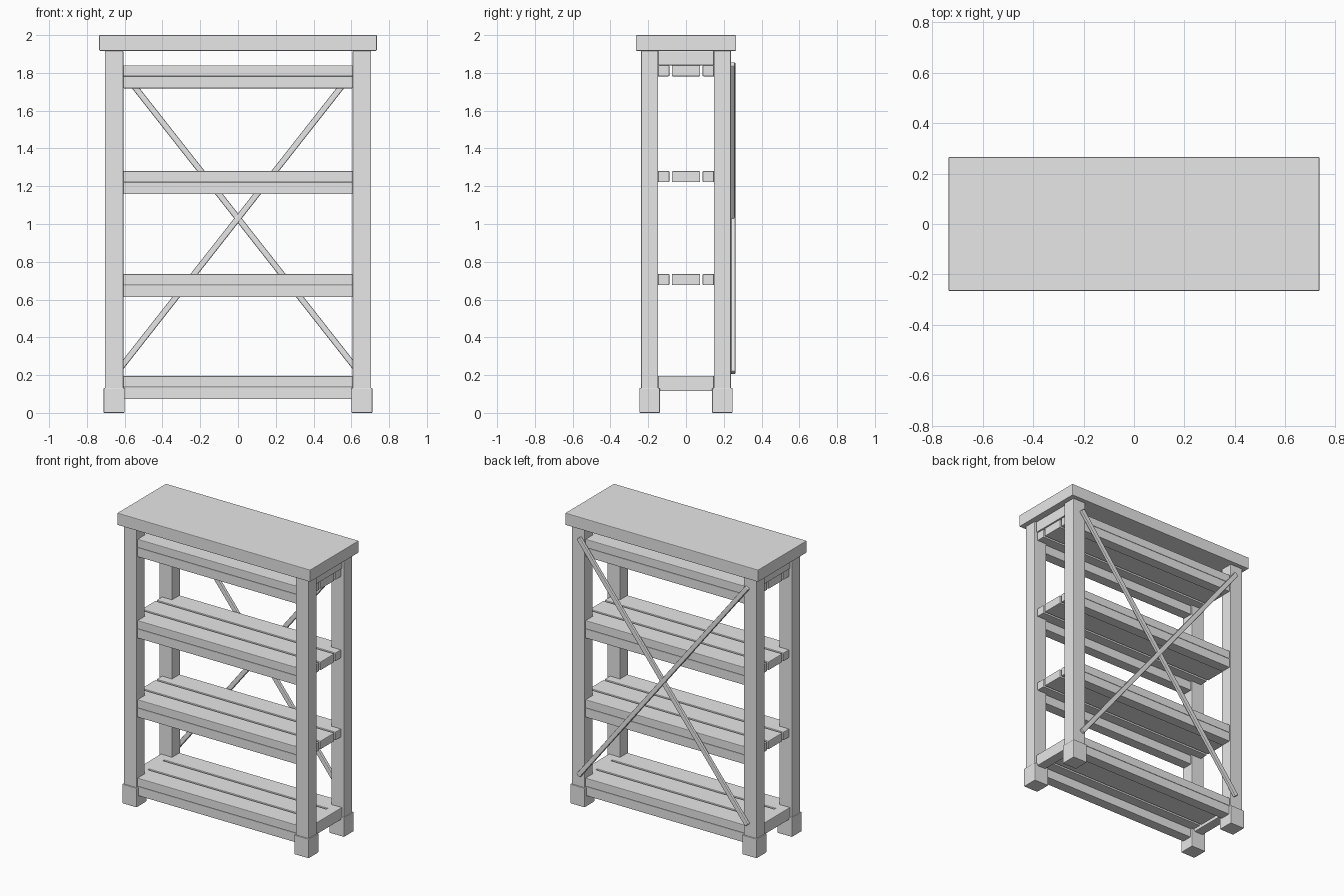
import bpy
import bmesh
from math import atan2, hypot
from mathutils import Matrix, Vector

if "Cube" in bpy.data.objects:
    bpy.data.objects.remove(bpy.data.objects["Cube"], do_unlink=True)

paint = bpy.data.materials.new("light_grey")
paint.use_nodes = True
GREY = (0.8, 0.8, 0.8, 1)
paint.diffuse_color = GREY
paint.node_tree.nodes["Principled BSDF"].inputs["Base Color"].default_value = GREY


def finish(name, bm, bevel):
    bmesh.ops.recalc_face_normals(bm, faces=bm.faces)
    mesh = bpy.data.meshes.new(name)
    bm.to_mesh(mesh)
    bm.free()
    mesh.materials.append(paint)
    ob = bpy.data.objects.new(name, mesh)
    bpy.context.collection.objects.link(ob)
    mod = ob.modifiers.new("soft_edges", "BEVEL")
    mod.width = bevel
    mod.segments = 2
    return ob


def board(name, x, y, z, bevel=0.004):
    """Box spanning the (low, high) pairs x, y and z."""
    bm = bmesh.new()
    bmesh.ops.create_cube(bm, size=1)
    spans = (x, y, z)
    for v in bm.verts:
        v.co = Vector([(a + b) / 2 + c * (b - a) for c, (a, b) in zip(v.co, spans)])
    return finish(name, bm, bevel)


def prism(name, outline, z):
    """Flat outline extruded upwards from z[0] to z[1]."""
    bm = bmesh.new()
    face = bm.faces.new([bm.verts.new((x, y, z[0])) for x, y in outline])
    top = bmesh.ops.extrude_face_region(bm, geom=[face])["geom"]
    bmesh.ops.translate(bm, vec=(0, 0, z[1] - z[0]),
                        verts=[v for v in top if isinstance(v, bmesh.types.BMVert)])
    return finish(name, bm, 0.004)


def span(side, a, b):
    return tuple(sorted((side * a, side * b)))


IN_X, OUT_X = 0.607, 0.705      # post faces across the width
IN_Y, OUT_Y = 0.148, 0.238      # post faces across the depth
END_X = 0.682                   # slat ends
SIDES = ((1, "left"), (-1, "right"))
DEPTHS = ((-1, "front"), (1, "back"))

# Top board
board("top_board", (-0.735, 0.735), (-0.265, 0.265), (1.917, 2.0))

# Posts with feet
for sx, side in SIDES:
    for sy, depth in DEPTHS:
        board(f"{depth}_{side}_post", span(sx, IN_X, OUT_X), span(sy, IN_Y, OUT_Y), (0.05, 1.917))
        board(f"{depth}_{side}_foot", span(sx, 0.6, 0.711), span(sy, 0.138, 0.247), (0, 0.132))

# Shelves: notched outer slats, a middle slat and a beam under each long edge
for i, top in enumerate((0.195, 0.735, 1.28, 1.84)):
    slat_z = (top - 0.058, top)
    board(f"shelf_{i}_middle_slat", (-END_X, END_X), (-0.075, 0.075), slat_z)
    for sy, depth in DEPTHS:
        edge = [(IN_X, 0.228), (IN_X, IN_Y), (END_X, IN_Y), (END_X, 0.088)]
        outline = edge + [(-x, y) for x, y in reversed(edge)]
        prism(f"shelf_{i}_{depth}_slat", [(x, sy * y) for x, y in outline], slat_z)
        board(f"shelf_{i}_{depth}_beam", (-IN_X, IN_X), span(sy, 0.155, 0.228),
              (top - 0.122, top - 0.058))

# End rails joining front and back posts
for sx, side in SIDES:
    board(f"{side}_lower_rail", span(sx, 0.622, 0.69), (-IN_Y, IN_Y), (0.115, 0.196))
    board(f"{side}_upper_rail", span(sx, 0.622, 0.69), (-IN_Y, IN_Y), (1.84, 1.917))

# Crossed braces on the back
run, rise = 1.285, 1.635
for sx, side in SIDES:
    half = hypot(run, rise) / 2
    y = (0.236, 0.259) if sx > 0 else (0.238, 0.262)
    brace = board(f"{side}_brace", (-half, half), y, (-0.016, 0.016), 0.006)
    brace.data.transform(Matrix.Rotation(-atan2(rise, sx * run), 4, "Y"))
    brace.location.z = 1.03
